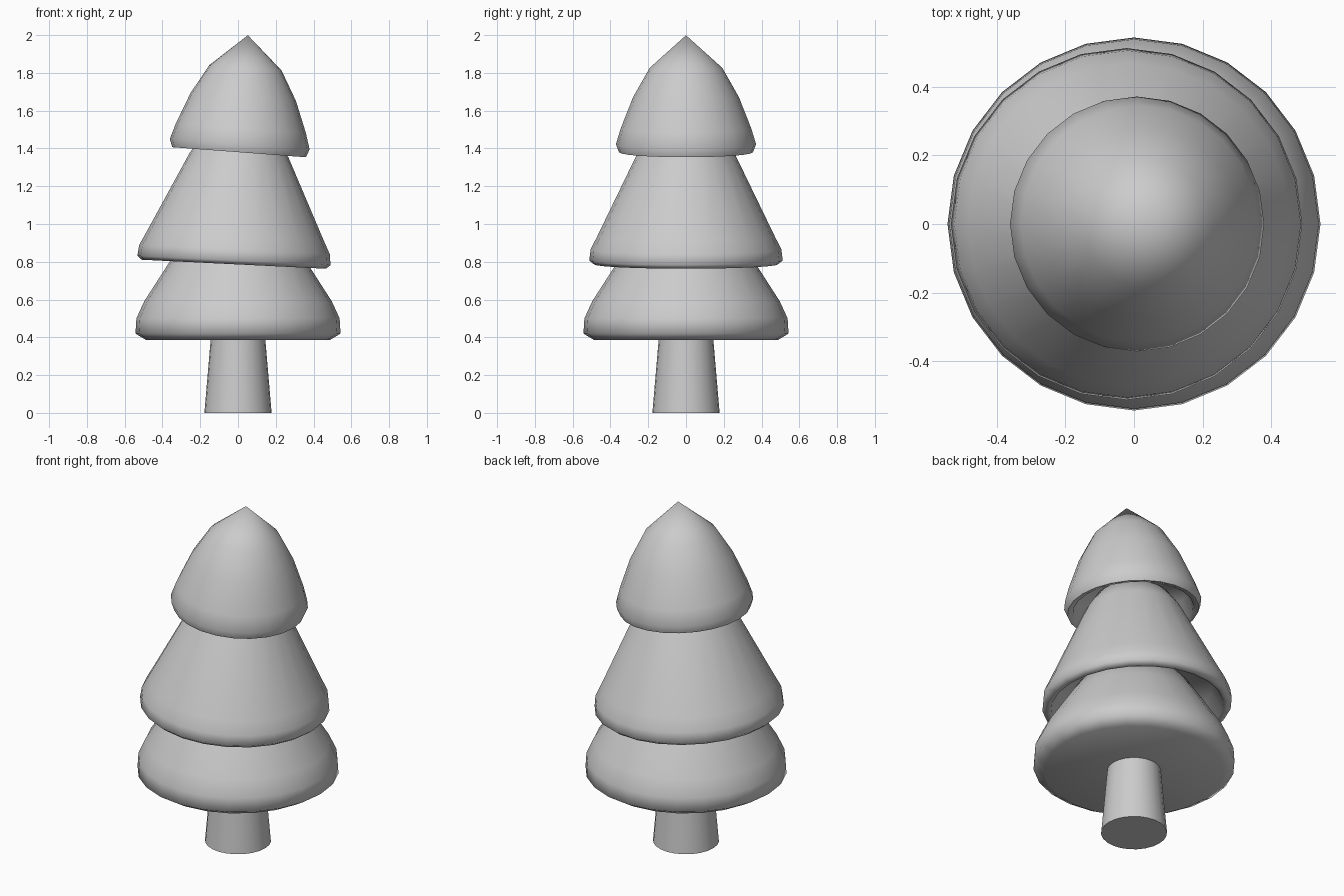
import bpy, bmesh, math

SEGMENTS = 24

if "Cube" in bpy.data.objects:
    bpy.data.objects.remove(bpy.data.objects["Cube"], do_unlink=True)

# One plain colour for the whole tree
grey = bpy.data.materials.new("plain_grey")
grey.use_nodes = True
colour = (0.6, 0.6, 0.6, 1)
grey.diffuse_color = colour
grey.node_tree.nodes["Principled BSDF"].inputs["Base Color"].default_value = colour


def lathe(name, profile, location=(0, 0, 0), lean=0.0, sharp=80):
    """Spin (radius, height) points around the part's own axis."""
    bm = bmesh.new()
    points = [bm.verts.new((r, 0, h)) for r, h in profile]
    edges = [bm.edges.new(pair) for pair in zip(points, points[1:])]
    bmesh.ops.spin(bm, geom=points + edges, cent=(0, 0, 0), axis=(0, 0, 1),
                   angle=math.tau, steps=SEGMENTS)
    bmesh.ops.remove_doubles(bm, verts=bm.verts, dist=0.0005)
    bmesh.ops.recalc_face_normals(bm, faces=bm.faces)
    mesh = bpy.data.meshes.new(name)
    bm.to_mesh(mesh)
    bm.free()
    mesh.materials.append(grey)
    obj = bpy.data.objects.new(name, mesh)
    bpy.context.collection.objects.link(obj)
    obj.location = location
    obj.rotation_euler.y = math.radians(lean)
    bpy.ops.object.select_all(action='DESELECT')
    obj.select_set(True)
    bpy.context.view_layer.objects.active = obj
    bpy.ops.object.shade_smooth_by_angle(angle=math.radians(sharp))
    return obj


# Tapered trunk, running up into the lowest tier
lathe("trunk", [(0, 0), (0.178, 0), (0.142, 0.42), (0, 0.42)], sharp=40)

# Lowest tier with a flat, closed underside
lathe("lower_foliage",
      [(0, 0.385), (0.485, 0.385), (0.543, 0.42), (0.538, 0.5),
       (0.497, 0.59), (0.375, 0.78), (0.28, 0.93), (0, 0.98)])

# Middle tier, leaning slightly, with a hollow underside
lathe("middle_foliage",
      [(0, 0.13), (0.41, 0.11), (0.465, -0.004), (0.488, -0.008),
       (0.512, 0.012), (0.505, 0.07), (0.47, 0.14), (0.262, 0.57),
       (0.2, 0.66), (0, 0.7)],
      location=(-0.022, 0, 0.795), lean=2.8)

# Pointed top tier, leaning a little more, with a hollow underside
lathe("top_foliage",
      [(0, 0.13), (0.3, 0.11), (0.325, 0.003), (0.355, -0.003),
       (0.371, 0.04), (0.345, 0.125), (0.28, 0.29), (0.192, 0.445), (0, 0.618)],
      location=(0.006, 0, 1.383), lean=4.3)
